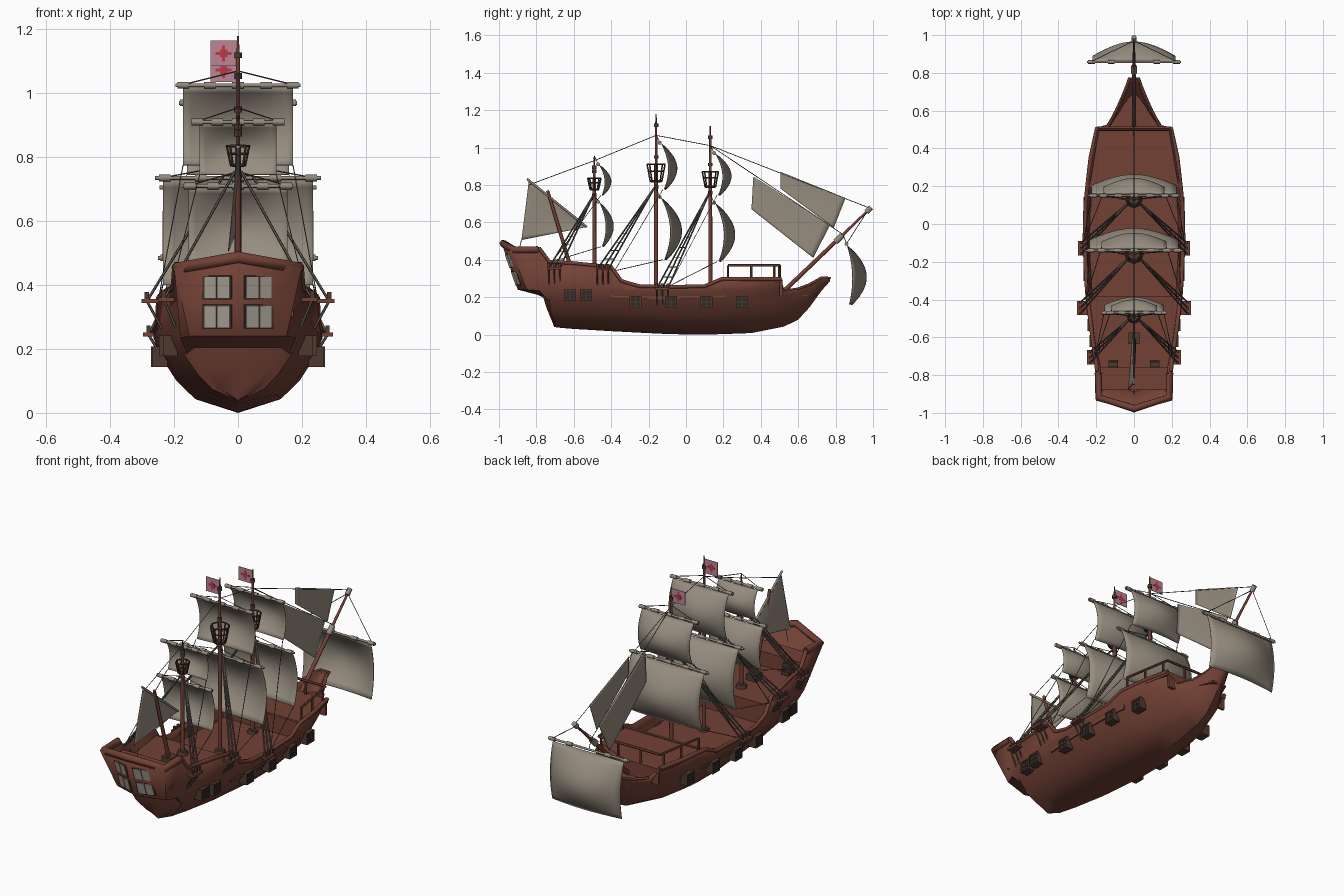
import bpy, bmesh, math
from mathutils import Vector, Matrix

if "Cube" in bpy.data.objects:
    bpy.data.objects.remove(bpy.data.objects["Cube"])

def mat(name, c):
    m = bpy.data.materials.new(name)
    m.diffuse_color = (*c, 1)
    m.use_nodes = True
    m.node_tree.nodes["Principled BSDF"].inputs["Base Color"].default_value = m.diffuse_color
    return m

WOOD = mat("hull_wood", (0.17, 0.053, 0.036))
DARK = mat("dark_wood", (0.075, 0.042, 0.03))
SAIL = mat("canvas", (0.305, 0.265, 0.213))
SPAR = mat("pale_spar", (0.29, 0.255, 0.21))
ROPE = mat("rope", (0.10, 0.085, 0.07))
PANE = mat("window_pane", (0.50, 0.46, 0.39))
BLACK = mat("port_black", (0.03, 0.024, 0.02))
PINK = mat("flag_pink", (0.50, 0.24, 0.30))
RED = mat("flag_red", (0.50, 0.04, 0.06))

def finish(name, bm, m, smooth=35, solid=0, offset=0):
    me = bpy.data.meshes.new(name)
    bm.to_mesh(me)
    bm.free()
    me.materials.append(m)
    if smooth:
        me.shade_smooth()
        me.set_sharp_from_angle(angle=math.radians(smooth))
    ob = bpy.data.objects.new(name, me)
    bpy.context.collection.objects.link(ob)
    if solid:
        s = ob.modifiers.new("thickness", 'SOLIDIFY')
        s.thickness, s.offset = solid, offset
    return ob

def tubes(name, segs, r, m, sides=8):
    """segs: (start, end) or (start, end, r1, r2)"""
    bm = bmesh.new()
    for s in segs:
        a, b = Vector(s[0]), Vector(s[1])
        r1, r2 = (s[2], s[3]) if len(s) > 2 else (r, r)
        d = b - a
        M = Matrix.Translation((a + b) / 2) @ Vector((0, 0, 1)).rotation_difference(d).to_matrix().to_4x4()
        bmesh.ops.create_cone(bm, cap_ends=True, segments=sides, radius1=r1, radius2=r2, depth=d.length, matrix=M)
    return finish(name, bm, m, 50)

def boxes(name, items, m):
    bm = bmesh.new()
    for c, s in items:
        bmesh.ops.create_cube(bm, size=1, matrix=Matrix.Translation(c) @ Matrix.Diagonal((*s, 1)))
    return finish(name, bm, m, 0)

# Hull stations: y, wale half width, rail half width, rail z, keel z, fullness
COLS = [(-.785, .185, .2, .465, .04, 1.3), (-.73, .197, .205, .392, .038, 1.25), (-.6, .226, .225, .385, .03, 1.15),
        (-.4, .252, .25, .365, .018, 1), (-.345, .258, .254, .29, .015, 1), (-.25, .265, .26, .262, .01, 1),
        (-.08, .27, .266, .258, .002, .95), (.1, .264, .262, .262, 0, .95), (.19, .255, .253, .3, .002, 1),
        (.35, .226, .235, .3, .008, 1.1), (.51, .165, .2, .3, .04, 1.3), (.525, .15, .14, .235, .043, 1.35),
        (.6, .1, .1, .245, .08, 1.4), (.66, .073, .073, .268, .145, 1.4), (.725, .046, .046, .305, .235, 1.3),
        (.77, .032, .032, .302, .285, 1)]
STERN = [(0, -.705, .04), (.06, -.715, .08), (.105, -.735, .14), (.135, -.75, .205), (.152, -.852, .24), (.2, -.935, .455)]
CENTRE = [None, (0, -.712, .06), (0, -.745, .14), (0, -.765, .205), (0, -.9, .24), (0, -.99, .5)]

def width(y, i=1):
    for a, b in zip(COLS, COLS[1:]):
        if y <= b[0]:
            t = max(0, (y - a[0]) / (b[0] - a[0]))
            return a[i] + t * (b[i] - a[i])
    return COLS[-1][i]

def station(y, w, wt, zt, zk, p):
    zr = .235 if y < .52 else .9 * zt + .1 * zk
    rows = [(w * g ** p, max(y, s[1] + .01), zk + f * (zr - zk))
            for f, g, s in zip((0, .18, .42, .75, 1), (0, .48, .7, .89, .98), STERN)]
    return rows + [(wt, y, zt)]

bm = bmesh.new()
rings = []
for rows in [STERN] + [station(*c) for c in COLS]:
    rings.append([bm.verts.new((math.copysign(rows[abs(k)][0], k) if k else 0, *rows[abs(k)][1:])) for k in range(-5, 6)])
for a, b in zip(rings, rings[1:]):
    for k in range(10):
        bm.faces.new((a[k], b[k], b[k + 1], a[k + 1]))
S = rings[0]
C = [S[5]] + [bm.verts.new(c) for c in CENTRE[1:]]
bm.faces.new((C[0], S[6], C[1]))
bm.faces.new((S[4], C[0], C[1]))
for i in range(1, 5):
    bm.faces.new((C[i], S[5 + i], S[6 + i], C[i + 1]))
    bm.faces.new((S[5 - i], C[i], C[i + 1], S[4 - i]))
bm.faces.new(rings[-1][::-1])
bmesh.ops.remove_doubles(bm, verts=bm.verts, dist=1e-5)
finish("hull", bm, WOOD, 40, .016, -1)

# Rails along the top of the bulwark, thicker round the stern
def rail(name, pts, r):
    cu = bpy.data.curves.new(name, 'CURVE')
    cu.dimensions, cu.bevel_depth, cu.bevel_resolution, cu.use_fill_caps = '3D', r, 1, True
    sp = cu.splines.new('POLY')
    sp.points.add(len(pts) - 1)
    for p, q in zip(sp.points, pts):
        p.co = (*q, 1)
    cu.materials.append(WOOD)
    bpy.context.collection.objects.link(bpy.data.objects.new(name, cu))

mirror = lambda pts: [(-x, y, z) for x, y, z in pts]
side = [(c[2] - .005, c[0], c[3] - .003) for c in COLS[:11]]
rail("bulwark_rail_right", side, .011)
rail("bulwark_rail_left", mirror(side), .011)
aft = [(.188, -.918, .452), (.188, -.79, .455)]
rail("stern_rail", mirror(aft)[::-1] + [(0, -.978, .487)] + aft, .02)
bow = [(c[2] - .005, c[0], c[3]) for c in COLS[11:]]
rail("bow_rail", bow + mirror(bow)[::-1], .007)

# Decks
def deck(name, ys, z0, z1):
    bm = bmesh.new()
    half = [(min(width(y), width(y, 2)) - .012, y) for y in ys]
    outline = half + [(-x, y) for x, y in reversed(half)]
    f = bm.faces.new([bm.verts.new((x, y, z0)) for x, y in outline])
    g = bmesh.ops.extrude_face_region(bm, geom=[f])
    bmesh.ops.translate(bm, verts=[v for v in g["geom"] if isinstance(v, bmesh.types.BMVert)], vec=(0, 0, z1 - z0))
    bmesh.ops.recalc_face_normals(bm, faces=bm.faces)
    finish(name, bm, WOOD, 0)

deck("main_deck", (-.4, -.25, -.08, .1, .2), .19, .205)
deck("quarter_deck", (-.83, -.73, -.6, -.385), .3, .32)
deck("quarter_bulkhead", (-.4, -.385), .2, .32)
deck("poop_deck", (-.88, -.76), .36, .40)
deck("poop_bulkhead", (-.775, -.76), .31, .40)
deck("forecastle_bulkhead", (.19, .205), .2, .3)
deck("bow_deck", (.5, .6, .66, .7), .205, .215)
bm = bmesh.new()
fc = [(.248, .195), (.23, .35), (.198, .515)]
vs = [bm.verts.new((x, y, .285)) for x, y in fc + [(-x, y) for x, y in fc[::-1]]]
bm.faces.new(vs)
finish("forecastle_deck", bm, WOOD, 0, .02)
boxes("forecastle_front", [((0, .508, .25), (.38, .015, .09))], WOOD)

# Forecastle railing
segs = []
for s in (-1, 1):
    top, end = Vector((s * .235, .225, .37)), Vector((s * .19, .5, .37))
    segs += [(top, end)]
    for t in (0, .45, .9):
        p = top.lerp(end, t)
        segs.append((p, p - Vector((0, 0, .08))))
segs += [((-.19, .5, .37), (.19, .5, .37))] + [((x, .5, .29), (x, .5, .37)) for x in (-.07, .07)]
tubes("forecastle_railing", segs, .007, WOOD, 6)

# Stern windows laid on the sloping V transom
def plate(bm, x0, x1, z0, z1, lift):
    def P(x, z, o):
        return bm.verts.new((x, -.9 - .35 * (z - .24) + .31 * abs(x) - o, z))
    a = [P(x, z, lift) for x, z in ((x0, z0), (x1, z0), (x1, z1), (x0, z1))]
    bm.faces.new(a if x1 > x0 else a[::-1])

frames, panes = bmesh.new(), bmesh.new()
for s in (-1, 1):
    for z0, z1 in ((.268, .335), (.36, .425)):
        plate(frames, s * .02, s * .11, z0 - .004, z1 + .004, .006)
        for x0, x1 in ((.026, .063), (.068, .104)):
            plate(panes, s * x0, s * x1, z0, z1, .010)
finish("stern_window_frames", frames, DARK, 0, .005)
finish("stern_window_panes", panes, PANE, 0, .003)

# Gun ports: black opening with lattice frame
holes, bars = [], []
for y, z in ((-.62, .21), (-.535, .21), (-.27, .175), (-.08, .175), (.11, .175), (.3, .175)):
    for s in (-1, 1):
        x = s * width(y) * (.955 if z > .2 else .925)
        holes.append(((x, y, z), (.036, .052, .052)))
        for d in (-.028, .028):
            bars += [((x, y + d, z), (.046, .008, .064)), ((x, y, z + d), (.046, .064, .008))]
        bars += [((x, y, z), (.042, .005, .05)), ((x, y, z), (.042, .05, .005))]
boxes("gun_ports", holes, BLACK)
boxes("gun_port_frames", bars, DARK)

# Sails
def cloth(name, a, b, c, d, bulge, edge=0.0, n=14):
    a, b, c, d, bulge = map(Vector, (a, b, c, d, bulge))
    bm = bmesh.new()
    g = []
    for j in range(n + 1):
        v = j / n
        row = []
        for i in range(n + 1):
            u = i / n
            k = math.sin(math.pi * v * .95) ** .85 * (edge + (1 - edge) * math.sin(math.pi * u))
            row.append(bm.verts.new(a.lerp(b, u).lerp(d.lerp(c, u), v) + bulge * k))
        g.append(row)
    for j in range(n):
        for i in range(n):
            bm.faces.new((g[j][i], g[j][i + 1], g[j + 1][i + 1], g[j + 1][i]))
    bmesh.ops.remove_doubles(bm, verts=bm.verts, dist=1e-5)
    finish(name, bm, SAIL, 60, .003)

yards, sleeves, ropes, shrouds = [], [], [], []

def square_sail(name, y, zt, zb, w, yard, bulge, lift):
    cloth(name, (-w, y, zt), (w, y, zt), (w, y + .008, zb), (-w, y + .008, zb), (0, bulge, 0), .42)
    yards.append(((-yard, y - .008, zt + .005), (yard, y - .008, zt + .005)))
    for t in (-.88, -.45, 0, .45, .88):
        sleeves.append(((yard * t - .018, y - .008, zt + .005), (yard * t + .018, y - .008, zt + .005)))
    for s in (-1, 1):
        ropes.append(((s * yard * .92, y - .008, zt + .005), lift))
        ropes.append(((s * w, y + .008, zb), (s * width(y - .25, 2), y - .25, width(y - .25, 3))))

# Masts: name, y, top z, deck z, nest z range, nest radius, shroud foot (x, y, z), sails (top, bottom, width, yard, bulge)
MASTS = [("main", -.16, 1.18, .2, .82, .91, .048, (.285, -.445, .35),
          [(1.02, .775, .172, .195, .08), (.73, .40, .235, .26, .105)]),
         ("fore", .13, 1.115, .2, .79, .87, .043, (.28, -.128, .245),
          [(.965, .745, .16, .185, .08), (.70, .39, .225, .245, .10)]),
         ("mizzen", -.49, .955, .32, .775, .835, .035, (.232, -.705, .355),
          [(.905, .745, .12, .145, .057), (.705, .47, .155, .172, .07)])]
chain, deadeyes = [], []
for name, y, zt, zd, n0, n1, r, (fx, fy, fz), sails in MASTS:
    tubes(name + "_mast", [((0, y, zd - .02), (0, y, n1), .011, .01), ((0, y, n1), (0, y, zt - .06), .007, .006),
                           ((0, y, zt - .06), (0, y, zt), .005, .003)], .01, WOOD, 12)
    tubes(name + "_mast_collars", [((0, y, zd), (0, y, zd + .02), .03, .025)] +
          [((0, y, z), (0, y, z + .018)) for z in (n0 - .04, n1 + .03, zt - .07)], .012, DARK)
    ring = lambda q, z: [(q * math.cos(i * math.pi / 4), y + q * math.sin(i * math.pi / 4), z) for i in range(8)]
    lo, hi = ring(r * .65, n0), ring(r, n1)
    md = [Vector(p).lerp(Vector(q), .6) for p, q in zip(lo, hi)]
    loops = [(q[i], q[(i + 1) % 8]) for q in (lo, md, hi) for i in range(8)]
    tubes(name + "_crows_nest", loops + list(zip(lo, hi)) + [((0, y, n0 - .006), (0, y, n0 + .006), r * .6, r * .65)], .004, DARK, 6)
    for i, (a, b, w, yard, bulge) in enumerate(sails):
        square_sail(f"{name}_sail_{i + 1}", y + .028, a, b, w, yard, bulge, (0, y, a + .05))
    # channels and shrouds on both sides
    for s in (-1, 1):
        chain.append(((s * (fx - .01), fy, fz), (.055, .075, .012)))
        for d in (-.03, 0, .03):
            foot = Vector((s * fx, fy + d, fz))
            shrouds.append((foot, (s * .01, y, n0 - .02)))
            shrouds.append((foot, (s * (width(fy) * (.85 if fz < .3 else .97)), fy + d, fz - .085)))
            deadeyes.append((foot + Vector((0, 0, .014)), (.014, .014, .028)))
        for t in (.12, .22, .32, .42, .52):
            a, b = [Vector((s * fx, fy + d, fz)).lerp(Vector((s * .01, y, n0 - .02)), t) for d in (-.03, .03)]
            ropes.append((a, b))
boxes("shroud_channels", chain, WOOD)
boxes("shroud_blocks", deadeyes, DARK)
tubes("shrouds", shrouds, .0045, ROPE, 5)

# Bowsprit with its square sail, jibs and lateen
tubes("bowsprit", [((0, .5, .21), (0, .84, .535), .012, .01), ((0, .82, .515), (0, .985, .675), .008, .006)], .01, WOOD, 10)
tubes("bowsprit_bands", [((0, .80, .496), (0, .835, .53), .016, .016), ((0, .965, .655), (0, .99, .68), .014, .014)], .01, SPAR)
corners = ((-.22, .862, .475), (.22, .862, .475), (.215, .868, .16), (-.215, .868, .16))
cloth("bow_square_sail", *corners, (0, .1, 0), .25)
yards.append(((-.25, .858, .485), (.25, .858, .485)))
for t in (-.225, -.12, .12, .225):
    sleeves.append(((t - .018, .858, .485), (t + .018, .858, .485)))
ropes += [((s * .23, .858, .485), (0, .97, .66)) for s in (-1, 1)] + [((0, .84, .535), (0, .858, .485))]
cloth("lower_jib", (0, .36, .845), (0, .77, .585), (0, .68, .41), (0, .35, .67), (-.003, 0, 0))
cloth("upper_jib", (0, .505, .87), (0, .853, .73), (0, .79, .57), (0, .505, .78), (-.003, 0, 0))
cloth("lateen_sail", (0, -.84, .825), (0, -.53, .575), (0, -.53, .575), (-.03, -.88, .505), (-.006, 0, 0))
tubes("lateen_mast", [((0, -.605, .32), (0, -.74, .77), .011, .008)], .01, WOOD)
tubes("lateen_yard", [((0, -.85, .832), (0, -.53, .575))], .006, SPAR)
boxes("lateen_base", [((0, -.605, .335), (.06, .06, .04))], DARK)
boxes("poop_steps", [((s * .11, -.745, .335 + .02 * i), (.05, .05 - .014 * i, .02)) for s in (-1, 1) for i in range(3)], DARK)

tubes("yards", yards, .006, SPAR)
tubes("yard_lashings", sleeves, .0105, SPAR)

# Stays
ropes += [((0, -.84, .80), (0, -.49, .93)), ((0, -.49, .93), (0, -.16, 1.065)), ((0, -.16, 1.065), (0, .13, 1.01)),
          ((0, .13, 1.01), (0, .985, .675)), ((0, .13, 1.01), (0, .84, .535)), ((0, -.88, .505), (0, -.9, .42))]
tubes("rigging_lines", ropes, .002, ROPE, 4)

# Flags
for name, y, z0, z1 in (("main", -.16, 1.085, 1.165), ("fore", .13, 1.035, 1.11)):
    zc = (z0 + z1) / 2
    boxes(name + "_flag", [((-.043, y, zc), (.085, .003, z1 - z0))], PINK)
    boxes(name + "_flag_cross", [((-.045, y, zc), (.05, .006, .009)), ((-.045, y, zc), (.009, .006, .05)),
                                 ((-.045, y, zc), (.024, .006, .024))], RED)
